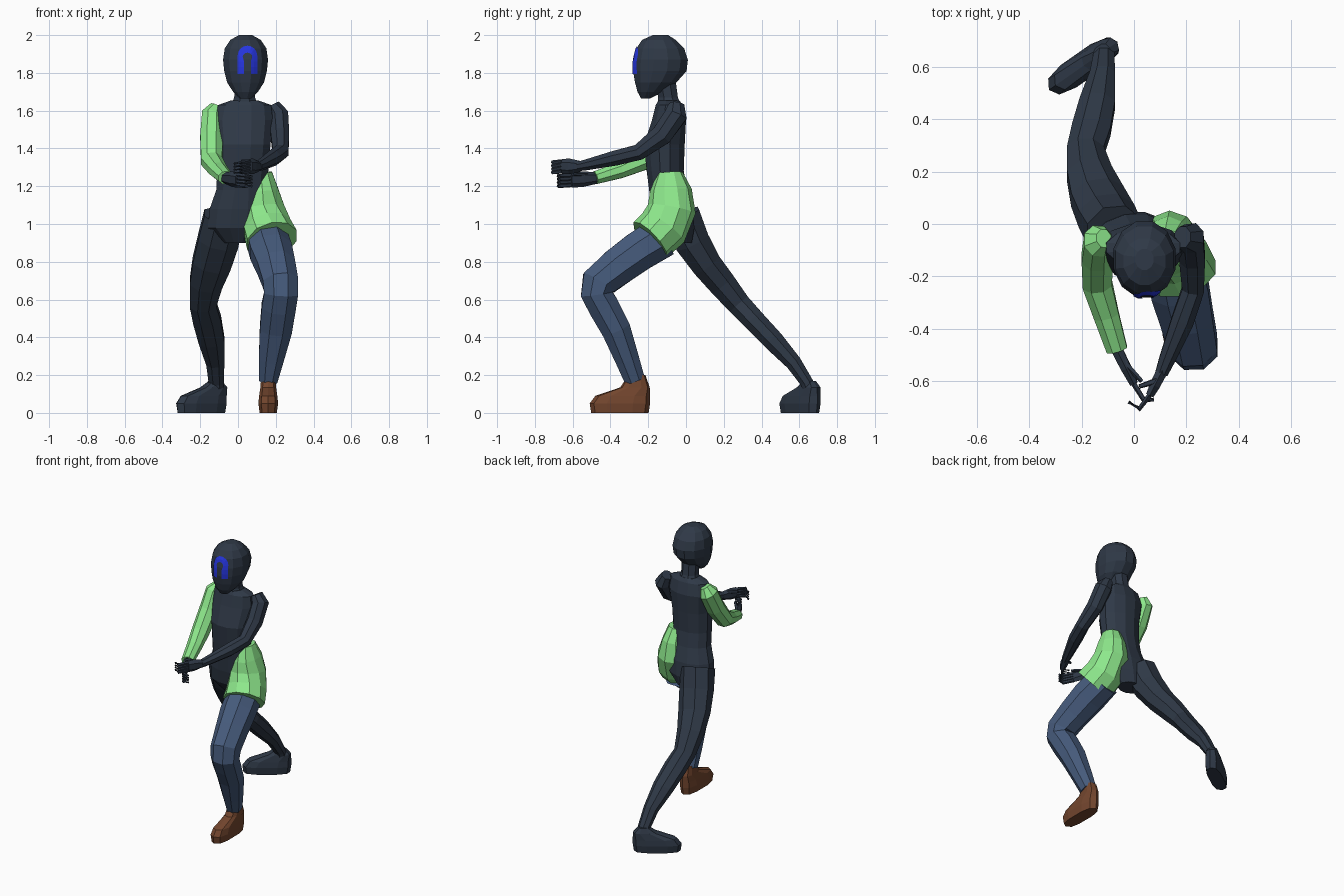
import bpy, bmesh, math
from mathutils import Vector, Matrix
from mathutils.bvhtree import BVHTree


def material(name, r, g, b):
    m = bpy.data.materials.new(name)
    lin = [((c / 255 + 0.055) / 1.055) ** 2.4 for c in (r, g, b)]
    m.diffuse_color = (*lin, 1)
    return m


DARK = material("dark slate", 47, 57, 71)
GREEN = material("light green", 142, 232, 140)
DENIM = material("denim blue", 70, 91, 124)
BROWN = material("brown leather", 115, 70, 46)
BLUE = material("bright blue", 38, 54, 225)


def finish(name, bm, mat):
    bmesh.ops.recalc_face_normals(bm, faces=bm.faces)
    me = bpy.data.meshes.new(name)
    bm.to_mesh(me)
    bm.free()
    me.materials.append(mat)
    ob = bpy.data.objects.new(name, me)
    bpy.context.collection.objects.link(ob)
    return ob


def loft(name, rings, mat, sides=8, level=False, power=2.0, matrix=None):
    """Rings are (x, y, z, half width, half depth), square to the path or level."""
    bm = bmesh.new()
    pts = [Vector(r[:3]) for r in rings]
    loops = []
    for i, r in enumerate(rings):
        if level:
            u, v = Vector((1, 0, 0)), Vector((0, 1, 0))
        else:
            t = Vector()
            if i > 0:
                t += (pts[i] - pts[i - 1]).normalized()
            if i < len(pts) - 1:
                t += (pts[i + 1] - pts[i]).normalized()
            t.normalize()
            u = (Vector((1, 0, 0)) - t * t.x).normalized()
            v = t.cross(u)
        loop = []
        for k in range(sides):
            a = 2 * math.pi * (k + 0.5) / sides
            c, s = math.cos(a), math.sin(a)
            c = math.copysign(abs(c) ** (2 / power), c)
            s = math.copysign(abs(s) ** (2 / power), s)
            # widen so that the flats, not the corners, reach the half size
            f = 1 / math.cos(math.pi / sides) if power == 2 else 1.0
            loop.append(bm.verts.new(pts[i] + (u * c * r[3] + v * s * r[4]) * f))
        loops.append(loop)
    for p, q in zip(loops, loops[1:]):
        for k in range(sides):
            j = (k + 1) % sides
            bm.faces.new((p[k], p[j], q[j], q[k]))
    bm.faces.new(loops[0])
    bm.faces.new(loops[-1])
    if matrix:
        bmesh.ops.transform(bm, matrix=matrix, verts=bm.verts)
    return finish(name, bm, mat)


# Torso and neck
loft("torso", [
    (0.035, -0.09, 1.655, 0.07, 0.055), (0.035, -0.09, 1.63, 0.14, 0.07),
    (0.03, -0.09, 1.55, 0.155, 0.09), (0.03, -0.115, 1.42, 0.142, 0.108),
    (0.025, -0.11, 1.28, 0.135, 0.098), (0.02, -0.095, 1.18, 0.135, 0.1),
    (0.01, -0.075, 1.08, 0.16, 0.11), (0.0, -0.06, 0.98, 0.16, 0.105),
    (0.0, -0.04, 0.90, 0.08, 0.07)], DARK, 12, level=True)
loft("neck", [(0.035, -0.085, 1.62, 0.075, 0.065), (0.035, -0.095, 1.67, 0.055, 0.052),
              (0.038, -0.11, 1.76, 0.055, 0.055)], DARK, 8, level=True)

# Head: rows of height, front y, back y, half width
head_rows = [(1.665, -0.238, -0.19, 0.03), (1.70, -0.257, -0.12, 0.066),
             (1.75, -0.27, -0.05, 0.098), (1.81, -0.28, 0.003, 0.113),
             (1.87, -0.277, 0.01, 0.119), (1.93, -0.262, -0.01, 0.11),
             (1.975, -0.232, -0.055, 0.08), (2.0, -0.175, -0.095, 0.035)]
head = loft("head", [(0.04, (f + b) / 2, z, w, (b - f) / 2) for z, f, b, w in head_rows],
            DARK, 12, level=True)

# Painted arch on the face, laid on the head surface as a thin strip
hb = bmesh.new()
hb.from_mesh(head.data)
tree = BVHTree.FromBMesh(hb)
hb.free()


def on_face(x, z):
    hit = tree.ray_cast(Vector((x, -1, z)), Vector((0, 1, 0)))[0]
    return Vector((x, hit.y - 0.005, z))


outer, inner = [], []
for z in (1.795, 1.83, 1.86):
    outer.append((-0.052, z))
    inner.append((-0.018, z))
for k in range(9):
    a = math.pi * (1 - k / 8)
    outer.append((0.052 * math.cos(a), 1.892 + 0.052 * math.sin(a)))
    inner.append((0.025 * math.cos(a), 1.885 + 0.022 * math.sin(a)))
for z in (1.86, 1.83, 1.795):
    outer.append((0.052, z))
    inner.append((0.018, z))
bm = bmesh.new()
rows = []
for o, i in zip(outer, inner):
    rows.append([bm.verts.new(on_face(0.05 + o[0] + (i[0] - o[0]) * t, o[1] + (i[1] - o[1]) * t))
                 for t in (0, 0.5, 1)])
for p, q in zip(rows, rows[1:]):
    for k in range(2):
        bm.faces.new((p[k], q[k], q[k + 1], p[k + 1]))
arch = finish("face_arch", bm, BLUE)
if sum(p.normal.y for p in arch.data.polygons) > 0:
    arch.data.flip_normals()

# Arms
loft("right_sleeve", [
    (-0.115, -0.055, 1.625, 0.03, 0.035), (-0.135, -0.065, 1.58, 0.056, 0.062),
    (-0.14, -0.13, 1.46, 0.06, 0.06), (-0.14, -0.23, 1.335, 0.056, 0.054),
    (-0.105, -0.35, 1.285, 0.048, 0.043), (-0.065, -0.48, 1.245, 0.04, 0.034)], GREEN)
loft("left_arm", [
    (0.185, -0.05, 1.63, 0.035, 0.04), (0.215, -0.055, 1.575, 0.052, 0.06),
    (0.222, -0.13, 1.47, 0.049, 0.056), (0.225, -0.25, 1.38, 0.042, 0.042),
    (0.185, -0.37, 1.35, 0.043, 0.04), (0.125, -0.52, 1.315, 0.03, 0.029),
    (0.105, -0.57, 1.305, 0.024, 0.025)], DARK)


# Hands: palm, four curled fingers and a thumb
def hand(side, wrist, knuckle, bend, tip, thumb):
    w, k, b, t = map(Vector, (wrist, knuckle, bend, tip))
    loft(side + "_palm", [(*w, 0.022, 0.025), (*w.lerp(k, 0.6), 0.02, 0.036),
                          (*k, 0.015, 0.034)], DARK, 6)
    for n in range(4):
        up = Vector((0, 0, 0.027 - 0.018 * n))
        loft(f"{side}_finger_{n + 1}", [(*(k + up), 0.009, 0.009), (*(b + up), 0.009, 0.009),
                                        (*(t + up * 0.9), 0.006, 0.006)], DARK, 5)
    m = w.lerp(k, 0.4) + Vector((0, 0, 0.02))
    loft(side + "_thumb", [(*m, 0.011, 0.011), (*thumb, 0.007, 0.007)], DARK, 5)


hand("right", (-0.075, -0.46, 1.245), (0.0, -0.61, 1.232), (0.04, -0.675, 1.228),
     (0.075, -0.67, 1.225), (0.03, -0.6, 1.265))
hand("left", (0.108, -0.56, 1.305), (0.06, -0.655, 1.305), (0.02, -0.705, 1.3),
     (-0.02, -0.68, 1.295), (0.02, -0.62, 1.335))

# Green half skirt over the left hip
loft("hip_cover", [
    (0.12, -0.085, 1.27, 0.06, 0.065), (0.13, -0.08, 1.18, 0.083, 0.105),
    (0.135, -0.075, 1.08, 0.11, 0.122), (0.155, -0.12, 0.98, 0.125, 0.128),
    (0.18, -0.19, 0.915, 0.135, 0.122)], GREEN, 10)

# Legs
loft("left_trouser_leg", [
    (0.15, -0.13, 0.93, 0.105, 0.11), (0.175, -0.25, 0.855, 0.11, 0.105),
    (0.202, -0.36, 0.775, 0.1, 0.1), (0.225, -0.46, 0.69, 0.093, 0.095),
    (0.228, -0.473, 0.63, 0.09, 0.084), (0.215, -0.435, 0.56, 0.09, 0.082),
    (0.2, -0.37, 0.44, 0.085, 0.077), (0.175, -0.31, 0.28, 0.065, 0.063),
    (0.16, -0.27, 0.17, 0.048, 0.054)], DENIM)
loft("right_leg", [
    (-0.075, -0.03, 1.04, 0.105, 0.105), (-0.105, 0.03, 0.91, 0.108, 0.093),
    (-0.14, 0.105, 0.79, 0.102, 0.08), (-0.17, 0.19, 0.685, 0.086, 0.073),
    (-0.185, 0.28, 0.575, 0.07, 0.062), (-0.163, 0.36, 0.49, 0.074, 0.058),
    (-0.14, 0.46, 0.385, 0.068, 0.055), (-0.12, 0.57, 0.265, 0.048, 0.042),
    (-0.115, 0.64, 0.16, 0.04, 0.034), (-0.118, 0.665, 0.09, 0.038, 0.034)], DARK)

# Feet: level rings around the ankle, turned into place
foot_rings = [(0, -0.09, 0.0, 0.047, 0.152), (0, -0.09, 0.05, 0.054, 0.16),
              (0, -0.075, 0.09, 0.05, 0.145), (0, -0.01, 0.135, 0.043, 0.078)]


def foot(name, x, y, turn, mat, top):
    place = Matrix.Translation((x, y, 0)) @ Matrix.Rotation(math.radians(turn), 4, 'Z')
    loft(name, foot_rings + [top], mat, 10, level=True, power=2.8, matrix=place)


foot("left_shoe", 0.16, -0.26, 0, BROWN, (0, 0, 0.2, 0.038, 0.045))
foot("right_foot", -0.12, 0.655, -55, DARK, (0, 0, 0.17, 0.03, 0.032))
